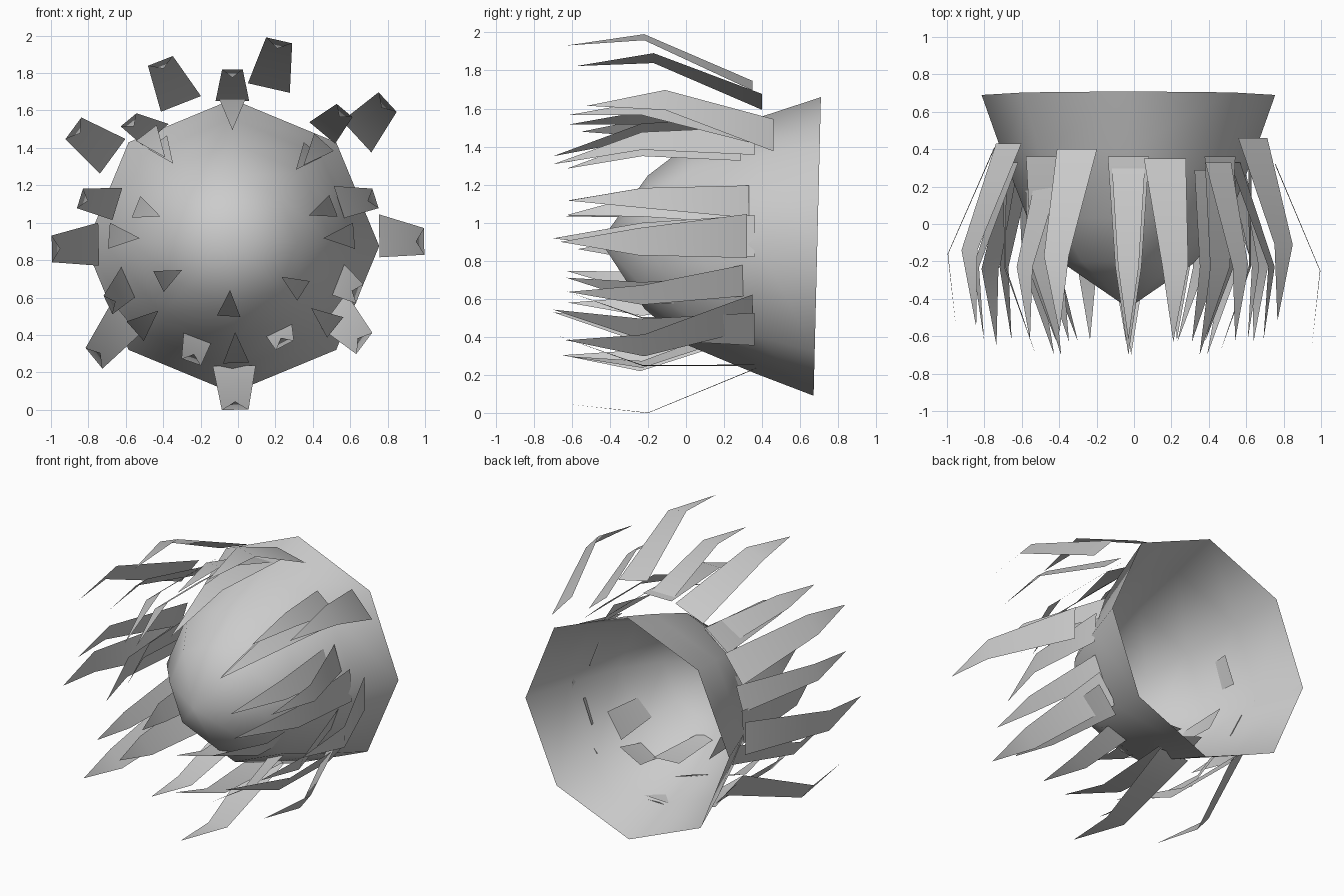
import bpy, bmesh, math
from mathutils import Vector, Matrix

if "Cube" in bpy.data.objects:
    bpy.data.objects.remove(bpy.data.objects["Cube"])

CX, CZ = -0.03, 0.88


def make_object(name, bm):
    me = bpy.data.meshes.new(name)
    bm.to_mesh(me)
    bm.free()
    for p in me.polygons:
        p.use_smooth = True
    ob = bpy.data.objects.new(name, me)
    bpy.context.collection.objects.link(ob)
    return ob


# Eight-sided open cup, pointing forwards
bm = bmesh.new()
rings = []
for y, r in [(0.69, 0.785), (0.38, 0.675), (0.02, 0.535), (-0.21, 0.35)]:
    rings.append([bm.verts.new((r * math.cos(i * math.pi / 4), y, r * math.sin(i * math.pi / 4)))
                  for i in range(8)])
tip = bm.verts.new((0, -0.45, 0))
for a, b in zip(rings, rings[1:]):
    for i in range(8):
        j = (i + 1) % 8
        bm.faces.new((a[i], a[j], b[j], b[i]))
for i in range(8):
    bm.faces.new((rings[-1][i], rings[-1][(i + 1) % 8], tip))
bmesh.ops.recalc_face_normals(bm, faces=bm.faces)
tilt = Matrix.Translation((0, 0.69, 0)) @ Matrix.Rotation(math.radians(-1.4), 4, 'X') @ Matrix.Translation((0, -0.69, 0))
bmesh.ops.transform(bm, matrix=Matrix.Translation((CX, 0, 0.875)) @ tilt, verts=bm.verts)
make_object("cup_body", bm)


def blade(name, base, mid, ys, w_base, w_mid, curl):
    """Flat bent spike: tapered quad followed by a triangle curling inwards."""
    bm = bmesh.new()
    b, m = Vector(base), Vector(mid)
    rad = (m - Vector((CX, CZ))).normalized()
    tan = Vector((-rad.y, rad.x))
    t = m - rad * curl

    def v(p, y):
        return bm.verts.new((p.x, y, p.y))
    b1, b2 = v(b - tan * w_base / 2, ys[0]), v(b + tan * w_base / 2, ys[0])
    m1, m2 = v(m - tan * w_mid / 2, ys[1]), v(m + tan * w_mid / 2, ys[1])
    e = v(t, ys[2])
    bm.faces.new((b1, b2, m2, m1))
    bm.faces.new((m1, m2, e))
    make_object(name, bm)


# Large outer blades: base x, z, bend x, z, forward shift
outer = [
    (0.165, 1.72, 0.22, 1.975, -0.02), (-0.305, 1.635, -0.415, 1.865, 0.03),
    (-0.67, 1.355, -0.88, 1.505, 0.06), (-0.745, 0.885, -0.995, 0.86, 0.04),
    (-0.60, 0.49, -0.77, 0.275, -0.04), (-0.02, 0.235, -0.015, 0.0, 0.0),
    (0.51, 0.53, 0.675, 0.355, -0.02), (0.755, 0.93, 0.995, 0.90, -0.05),
    (0.635, 1.46, 0.80, 1.645, 0.09),
]
for i, (bx, bz, mx, mz, dy) in enumerate(outer):
    blade(f"outer_blade_{i + 1}", (bx, bz), (mx, mz),
          (0.37 + dy, -0.2 + dy, -0.61 + dy), 0.23, 0.143, 0.045)

# Smaller blades set between the large ones
between = [
    (-0.645, 1.10, -0.845, 1.13), (-0.58, 0.69, -0.695, 0.56),
    (0.53, 0.70, 0.65, 0.62), (0.54, 1.11, 0.735, 1.13),
    (0.45, 1.48, 0.57, 1.60), (-0.03, 1.65, -0.03, 1.82),
    (-0.44, 1.47, -0.585, 1.55), (-0.2, 0.45, -0.25, 0.255), (0.2, 0.48, 0.25, 0.345),
]
for i, (bx, bz, mx, mz) in enumerate(between):
    blade(f"between_blade_{i + 1}", (bx, bz), (mx, mz), (0.33, -0.23, -0.62), 0.18, 0.11, 0.045)

# Middle ring: straight blades with strongly curled tips
middle = [(-0.03, 1.66), (-0.49, 1.48), (-0.69, 0.93), (-0.55, 0.42),
          (-0.01, 0.25), (0.52, 0.44), (0.62, 0.93), (0.46, 1.43)]
for i, (mx, mz) in enumerate(middle):
    blade(f"middle_blade_{i + 1}", (mx, mz), (mx, mz), (0.36, -0.23, -0.7), 0.22, 0.14, 0.165)

# Inner ring, rooted inside the cup
inner = [(-0.545, 1.085), (-0.425, 0.685), (-0.05, 0.5), (0.35, 0.635),
         (0.51, 1.09), (0.4, 1.39), (-0.43, 1.43)]
for i, (mx, mz) in enumerate(inner):
    blade(f"inner_blade_{i + 1}", (mx, mz), (mx, mz), (0.29, -0.23, -0.63), 0.2, 0.125, 0.14)
